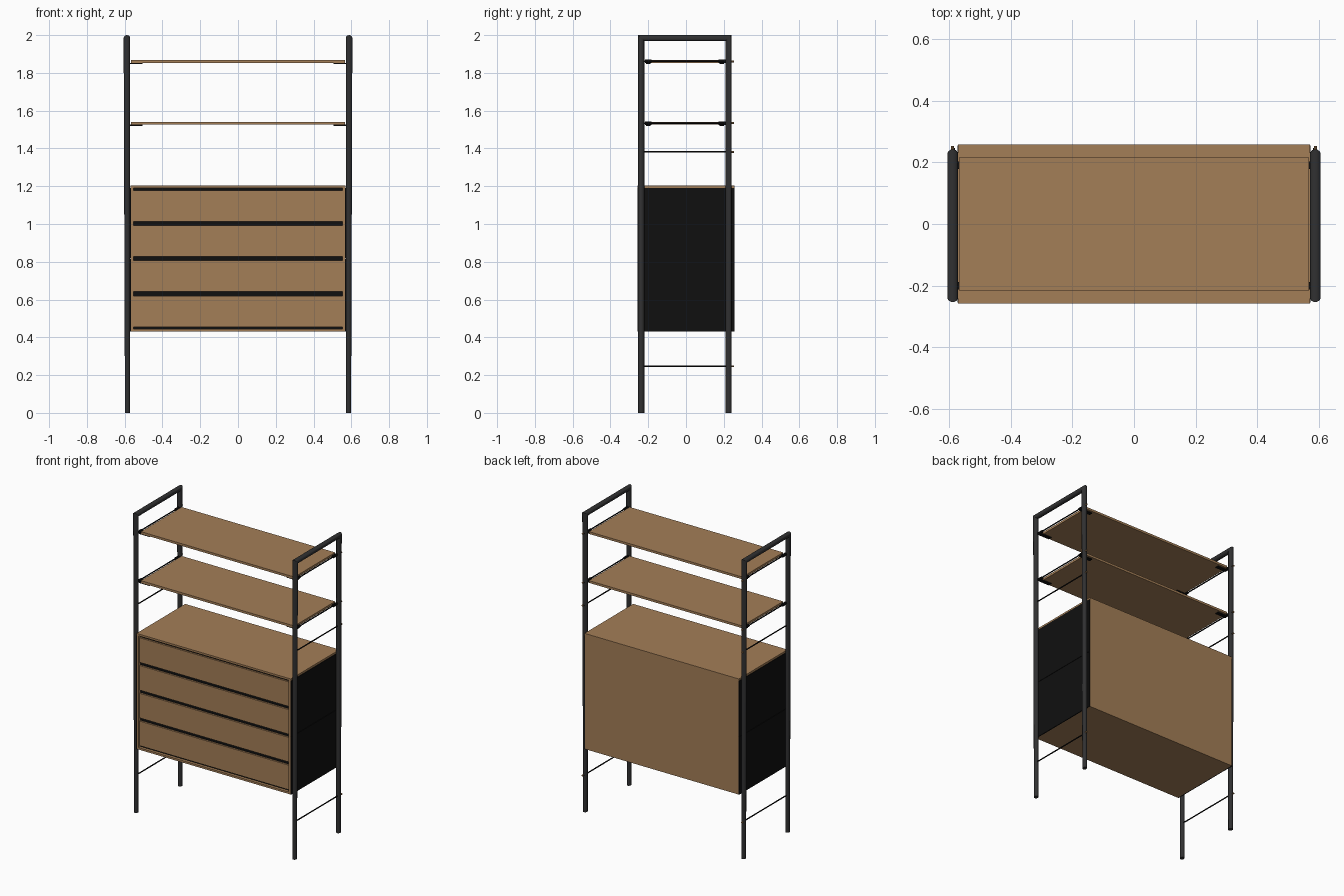
import bpy, bmesh, math
from mathutils import Vector

cube = bpy.data.objects.get("Cube")
if cube:
    bpy.data.objects.remove(cube, do_unlink=True)


def material(name, colour):
    m = bpy.data.materials.new(name)
    m.use_nodes = True
    m.diffuse_color = (*colour, 1)
    m.node_tree.nodes["Principled BSDF"].inputs["Base Color"].default_value = (*colour, 1)
    return m


WOOD = material("warm wood", (0.37, 0.21, 0.095))
STEEL = material("dark grey steel", (0.03, 0.03, 0.031))
BLACK = material("black", (0.005, 0.005, 0.005))


def finish(name, bm, mat, smooth=False):
    bmesh.ops.recalc_face_normals(bm, faces=bm.faces)
    mesh = bpy.data.meshes.new(name)
    bm.to_mesh(mesh)
    bm.free()
    mesh.materials.append(mat)
    obj = bpy.data.objects.new(name, mesh)
    bpy.context.collection.objects.link(obj)
    if smooth:
        bpy.ops.object.select_all(action="DESELECT")
        obj.select_set(True)
        bpy.context.view_layer.objects.active = obj
        bpy.ops.object.shade_smooth_by_angle(angle=math.radians(35))
    return obj


def box(name, x, y, z, mat):
    """Box from (min, max) pairs on each axis."""
    bm = bmesh.new()
    bmesh.ops.create_cube(bm, size=1)
    for v in bm.verts:
        v.co = Vector([(a + b) / 2 + c * (b - a) for (a, b), c in zip((x, y, z), v.co)])
    return finish(name, bm, mat)


def rod(name, x, z, y0, y1, r, mat, sides=8):
    """Round bar running front to back."""
    bm = bmesh.new()
    bmesh.ops.create_cone(bm, cap_ends=True, segments=sides, radius1=r, radius2=r, depth=y1 - y0)
    for v in bm.verts:
        v.co = Vector((x + v.co.x, (y0 + y1) / 2 + v.co.z, z + v.co.y))
    return finish(name, bm, mat, True)


def end_frame(name, side):
    """Mitred tube: front leg, top bar and back leg in one loft."""
    front, back, bar, depth, sides = -0.237, 0.226, 1.984, 0.016, 16
    # place: centre x, half width, leg y, outward sign, z, mitre
    stations = [(0.585, 0.0135, front, -1, 0, 0), (0.588, 0.0175, front, -1, bar, 1),
                (0.588, 0.0175, back, 1, bar, 1), (0.585, 0.0135, back, 1, 0, 0)]
    bm = bmesh.new()
    rings = []
    for cx, half, y, out, z, mitre in stations:
        ring = []
        for i in range(sides):
            a = math.tau * i / sides
            o = depth * math.sin(a)
            ring.append(bm.verts.new((side * (cx + half * math.cos(a)), y + out * o, z + mitre * o)))
        rings.append(ring)
    for a, b in zip(rings, rings[1:]):
        for i in range(sides):
            j = (i + 1) % sides
            bm.faces.new((a[i], a[j], b[j], b[i]))
    bm.faces.new(rings[0])
    bm.faces.new(rings[-1])
    return finish(name, bm, STEEL, True)


# Cabinet carcass
W, D, LOW, HIGH, T = 0.567, 0.257, 0.432, 1.204, 0.013
box("cabinet_top", (-W - 0.003, W + 0.003), (-D, D), (HIGH - T, HIGH), WOOD)
box("cabinet_bottom", (-W, W), (-D, D), (LOW, LOW + T), WOOD)
box("cabinet_back", (-W, W), (D - T, D), (LOW + T, HIGH - T), WOOD)
box("drawer_shadow_panel", (-W + T, W - T), (-0.238, -0.232), (LOW + T, HIGH - T), BLACK)

# Drawer fronts
for n in range(4):
    z = 0.456 + n * 0.1855
    box(f"drawer_front_{n + 1}", (-0.552, 0.552), (-0.25, -0.215), (z, z + 0.164), WOOD)

# Shelf heights (top surface)
shelves = {"lower_shelf": 1.541, "upper_shelf": 1.868}
for name, top in shelves.items():
    box(name, (-0.567, 0.567), (-0.215, 0.215), (top - 0.015, top), WOOD)

for side, label in ((1, "left"), (-1, "right")):
    def span(a, b):
        return tuple(sorted((side * a, side * b)))

    # Wooden cabinet side with black outer panels
    box(f"{label}_cabinet_side", span(W - T, W), (-D, D), (LOW + T, HIGH - T), WOOD)
    box(f"{label}_side_liner", span(W, W + 0.003), (-D, D), (LOW, HIGH - T), BLACK)
    for part, z0, z1 in (("lower", LOW, 0.816), ("upper", 0.821, HIGH - T)):
        box(f"{label}_{part}_side_panel", span(W + 0.003, W + 0.006), (-D + 0.003, D - 0.003),
            (z0, z1), BLACK)

    end_frame(f"{label}_end_frame", side)

    # Cross rods with small end caps behind the rear legs
    heights = {"low_tie": 0.247, "middle_tie": 1.382}
    heights.update({k: v - 0.007 for k, v in shelves.items()})
    for name, z in heights.items():
        rod(f"{label}_{name}_rod", side * 0.585, z, -0.237, 0.246, 0.004, BLACK)
        rod(f"{label}_{name}_end_cap", side * 0.589, z, 0.24, 0.253, 0.005, WOOD)

    # Shelf clips on the rods and plates beneath the shelves
    for name, top in shelves.items():
        for y, place in ((-0.2, "front"), (0.19, "back")):
            rod(f"{label}_{name}_{place}_clip", side * 0.583, top - 0.007, y - 0.018, y + 0.018,
                0.009, BLACK)
            box(f"{label}_{name}_{place}_plate", span(0.505, 0.583), (y - 0.012, y + 0.012),
                (top - 0.021, top - 0.0145), BLACK)
